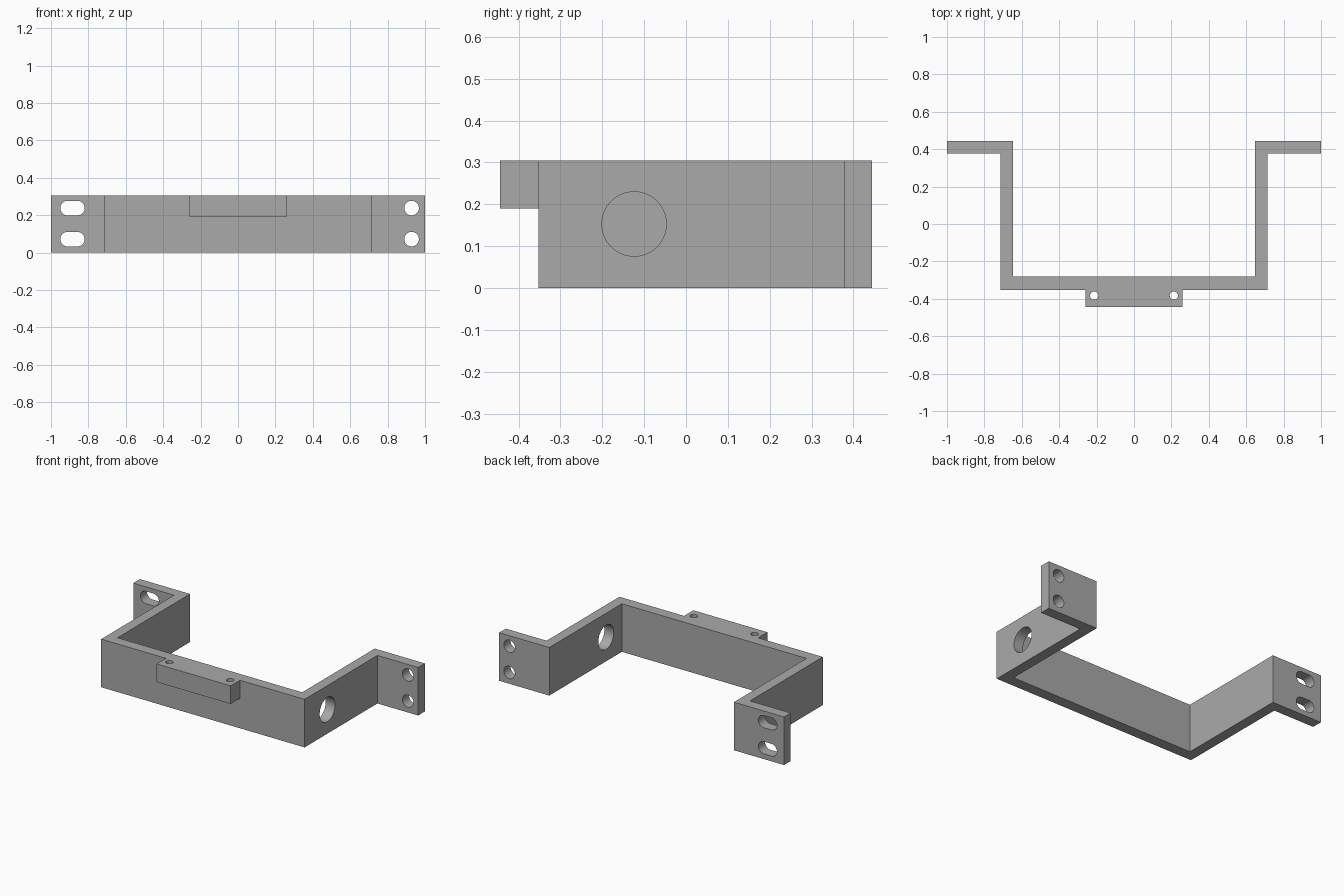
import bpy
import bmesh
from math import pi, cos, sin, radians
from mathutils import Matrix, Vector

cube = bpy.data.objects.get("Cube")
if cube:
    bpy.data.objects.remove(cube, do_unlink=True)

HEIGHT = 0.305

# Single grey finish
grey = bpy.data.materials.new("plain grey")
grey.use_nodes = True
colour = (0.4, 0.4, 0.4, 1)
grey.diffuse_color = colour
grey.node_tree.nodes["Principled BSDF"].inputs["Base Color"].default_value = colour


def prism(name, outline, depth, matrix):
    """Extrude a flat outline along its local z and place it."""
    bm = bmesh.new()
    face = bm.faces.new([bm.verts.new((x, y, 0)) for x, y in outline])
    out = bmesh.ops.extrude_face_region(bm, geom=[face])
    verts = [v for v in out["geom"] if isinstance(v, bmesh.types.BMVert)]
    bmesh.ops.translate(bm, verts=verts, vec=(0, 0, depth))
    bmesh.ops.transform(bm, matrix=matrix, verts=bm.verts)
    bmesh.ops.recalc_face_normals(bm, faces=bm.faces)
    mesh = bpy.data.meshes.new(name)
    bm.to_mesh(mesh)
    bm.free()
    mesh.materials.append(grey)
    obj = bpy.data.objects.new(name, mesh)
    bpy.context.collection.objects.link(obj)
    return obj


def capsule(radius, stretch=0, steps=32):
    """Circle outline, or a slot when stretched along x."""
    points = []
    for side in (1, -1):
        for i in range(steps + (1 if stretch else 0)):
            a = -pi / 2 + pi * i / steps
            points.append((side * (stretch + radius * cos(a)), side * radius * sin(a)))
    return points


def combine(target, other, operation):
    """Boolean another solid into the target and discard it."""
    other.hide_render = True
    bpy.context.view_layer.objects.active = target
    mod = target.modifiers.new(other.name, "BOOLEAN")
    mod.operation = operation
    mod.solver = "EXACT"
    mod.object = other
    bpy.ops.object.modifier_apply(modifier=mod.name)
    bpy.data.objects.remove(other, do_unlink=True)


# Bent strap: half outline mirrored across x
half = [(0.714, -0.352), (0.714, 0.378), (1, 0.378), (1, 0.445),
        (0.648, 0.445), (0.648, -0.282)]
outline = half + [(-x, y) for x, y in reversed(half)]
bracket = prism("bracket", outline, HEIGHT, Matrix())

# Raised ledge on the front wall
ledge = [(-0.26, -0.445), (0.26, -0.445), (0.26, -0.32), (-0.26, -0.32)]
combine(bracket, prism("front_ledge", ledge, HEIGHT - 0.19,
                       Matrix.Translation((0, 0, 0.19))), "UNION")

along_x = Matrix.Rotation(pi / 2, 4, "Y")
along_y = Matrix.Rotation(pi / 2, 4, "X")


def cut(name, shape, centre, rotation):
    """Drill a hole of the given outline through the bracket."""
    place = Matrix.Translation(centre) @ rotation @ Matrix.Translation((0, 0, -0.1))
    combine(bracket, prism(name, shape, 0.2, place), "DIFFERENCE")


# Mounting ear holes: round on the left, slotted on the right
for z in (0.072, 0.238):
    cut("round_hole", capsule(0.039), Vector((0.928, 0.41, z)), along_y)
    cut("slot_hole", capsule(0.039, 0.026), Vector((-0.885, 0.41, z)), along_y)

# Large hole in the left wall
cut("cable_hole", capsule(0.077), Vector((0.68, -0.124, 0.153)), along_x)

# Screw holes down through the ledge
for x in (-0.213, 0.213):
    cut("screw_hole", capsule(0.022), Vector((x, -0.383, 0.25)), Matrix())

# Smooth hole walls, sharp corners
bpy.ops.object.select_all(action="DESELECT")
bracket.select_set(True)
bpy.context.view_layer.objects.active = bracket
bpy.ops.object.shade_smooth_by_angle(angle=radians(30))
